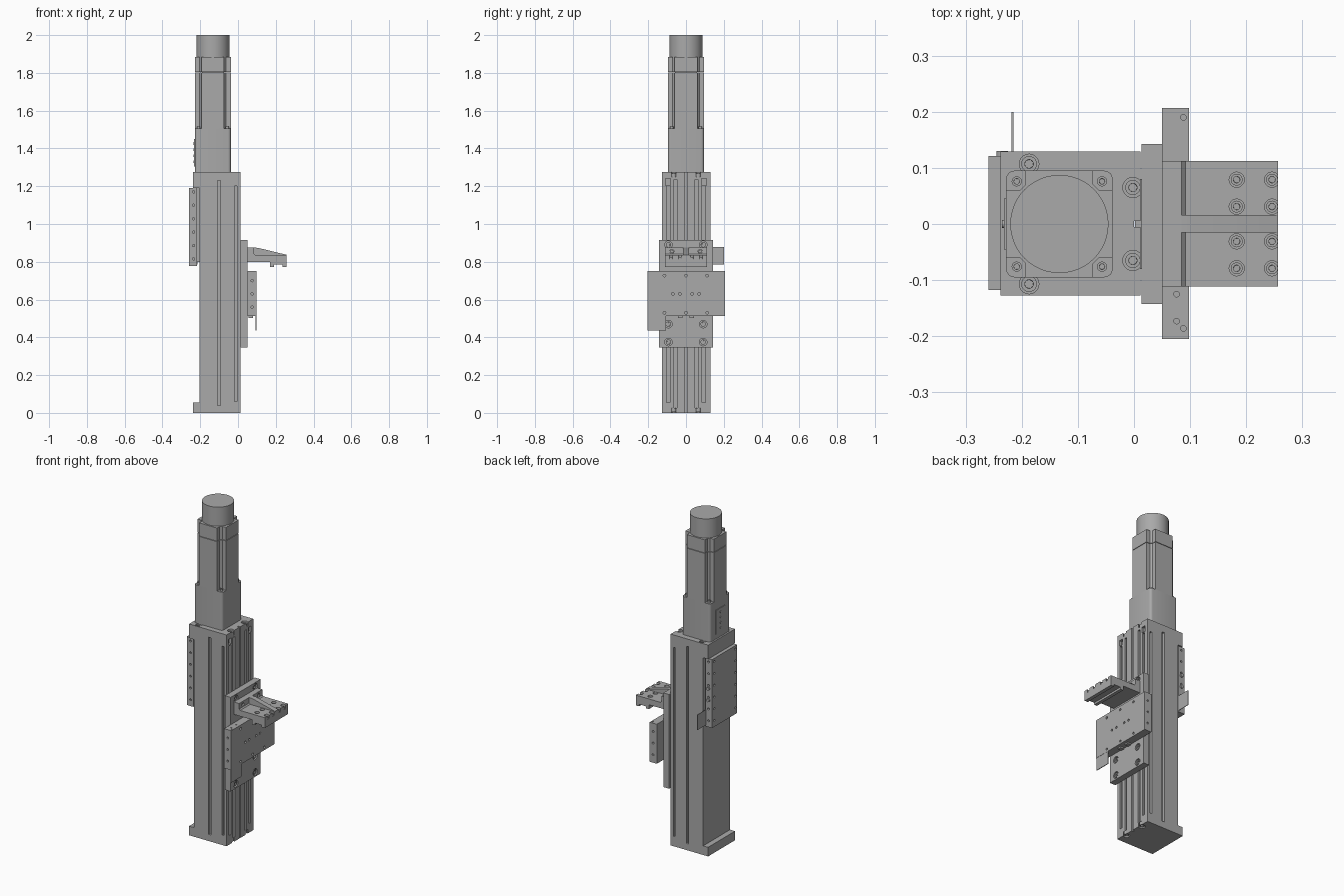
import bpy, bmesh, math
from mathutils import Vector, Matrix

start = bpy.data.objects.get("Cube")
if start:
    bpy.data.objects.remove(start, do_unlink=True)

GREY = (0.4, 0.4, 0.4, 1)
metal = bpy.data.materials.new("plain grey metal")
metal.use_nodes = True
metal.diffuse_color = GREY
metal.node_tree.nodes["Principled BSDF"].inputs["Base Color"].default_value = GREY

X, Y, Z = Vector((1, 0, 0)), Vector((0, 1, 0)), Vector((0, 0, 1))
parts = []


def finish(name, bm):
    bmesh.ops.recalc_face_normals(bm, faces=bm.faces)
    mesh = bpy.data.meshes.new(name)
    bm.to_mesh(mesh)
    bm.free()
    mesh.materials.append(metal)
    obj = bpy.data.objects.new(name, mesh)
    bpy.context.collection.objects.link(obj)
    parts.append(obj)
    return obj


def box(name, x, y, z):
    bm = bmesh.new()
    bmesh.ops.create_cube(bm, size=1)
    for v in bm.verts:
        v.co = [r[0] + (c + 0.5) * (r[1] - r[0]) for c, r in zip(v.co, (x, y, z))]
    return finish(name, bm)


def cyl(name, base, axis, r, h, socket=False):
    """Cylinder from base along axis; socket sinks a drive hole in its end."""
    bm = bmesh.new()
    segs = 48 if r > 0.05 else 20
    bmesh.ops.create_cone(bm, cap_ends=True, segments=segs, radius1=r, radius2=r, depth=h)
    if socket:
        bm.normal_update()
        top = [max(bm.faces, key=lambda f: f.calc_center_median().z)]
        bmesh.ops.inset_individual(bm, faces=top, thickness=r * 0.45)
        bmesh.ops.inset_individual(bm, faces=top, thickness=r * 0.02, depth=-h * 0.5)
    turn = Z.rotation_difference(axis).to_matrix().to_4x4()
    bm.transform(Matrix.Translation(Vector(base) + axis * h / 2) @ turn)
    return finish(name, bm)


def prism(name, pts, axis, a, b):
    """Outline in xy (axis Z) or xz (axis Y), extruded from a to b."""
    bm = bmesh.new()
    place = (lambda p: (p[0], p[1], a)) if axis == Z else (lambda p: (p[0], a, p[1]))
    face = bm.faces.new([bm.verts.new(place(p)) for p in pts])
    ext = bmesh.ops.extrude_face_region(bm, geom=[face])["geom"]
    bmesh.ops.translate(bm, vec=axis * (b - a), verts=[g for g in ext if isinstance(g, bmesh.types.BMVert)])
    return finish(name, bm)


def cut(target, cutters):
    for c in cutters:
        mod = target.modifiers.new("cut", "BOOLEAN")
        mod.operation, mod.solver, mod.object = "DIFFERENCE", "EXACT", c
        bpy.context.view_layer.objects.active = target
        bpy.ops.object.modifier_apply(modifier=mod.name)
        parts.remove(c)
        bpy.data.objects.remove(c, do_unlink=True)


def four_corners(corner, cx):
    """Repeat one corner's points around a square centred at cx."""
    out = []
    for k in range(4):
        m = Matrix.Rotation(k * math.pi / 2, 2)
        out += [m @ Vector(p) + Vector((cx, 0)) for p in corner]
    return out


# Linear rail body with stepped ends
body = prism("rail_body", [(-.238, 0), (.012, 0), (.012, 1.275), (-.238, 1.275), (-.238, 1.19),
                           (-.205, 1.19), (-.205, .055), (-.238, .055)], Y, -.127, .129)
slots = []
for s in (-1, 1):
    side = sorted((s * .114, s * .2))
    slots.append(box("side_slot", (-.108, -.092), side, (.04, 1.23)))
    slots.append(box("edge_slot", (-.018, -.006), side, (.06, 1.2)))
    for y, w, depth, z in ((.095, .009, .012, (.055, 1.2)), (.056, .008, .018, (.025, 1.235)),
                           (.095, .014, .016, (1.205, 1.24))):
        slots.append(box("face_slot", (.012 - depth, .1), (s * y - w, s * y + w), z))
    for z in (-.02, 1.25):
        slots.append(cyl("face_pocket", (-.002, s * .065, z), Z, .018, .045))
    slots.append(cyl("top_pocket", (-.187, s * .107, 1.255), Z, .0175, .1))
slots.append(box("centre_slot", (0, .1), (-.005, .005), (-.1, 1.4)))
cut(body, slots)
for s in (-1, 1):
    cyl("end_screw", (-.187, s * .107, 1.25), Z, .014, .022, True)
    cyl("end_screw", (-.002, s * .065, 1.245), Z, .0135, .022, True)
    cyl("base_screw", (-.002, s * .065, .025), -Z, .0135, .02, True)

# Motor stack
MX, H, N = -.133, .095, .035
soft = [(H - .015 + .015 * math.cos(a), H - .015 + .015 * math.sin(a))
        for a in [i * math.pi / 8 for i in range(5)]]
notch = [(H, H - N), (H - N * .7, H - N), (H - N, H - N * .7), (H - N, H)]
prism("motor_adapter", four_corners(soft, MX), Z, 1.275, 1.505)
prism("motor_housing", four_corners(notch, MX), Z, 1.505, 1.803)
prism("motor_cap", four_corners(notch, MX), Z, 1.806, 1.885)
box("cap_gasket", (MX - .058, MX + .058), (-.058, .058), (1.8, 1.81))
cyl("motor_encoder", (MX, 0, 1.885), Z, .0875, .115)
for sx in (-1, 1):
    for sy in (-1, 1):
        cyl("motor_screw", (MX + sx * .076, sy * .076, 1.505), Z, .009, .012, True)
panel = box("connector_panel", (-.232, -.225), (-.045, .045), (1.305, 1.45))
for k in range(4):
    cyl("connector_pin", (-.232, 0, 1.33 + k * .032), -X, .007, .003)

# Sensor box on the back of the rail
sensor = box("sensor_box", (-.259, -.216), (-.118, .121), (.777, 1.19))
box("sensor_mount", (-.218, -.204), (-.1, .1), (.8, 1.19))
holes = []
for k in range(6):
    z = .815 + k * .071
    for s in (-1, 1):
        holes.append(cyl("box_hole", (-.27, s * .1, z), X, .006, .02))
        holes.append(cyl("box_hole", (-.235, s * .14, z), -s * Y, .006, .03))
cut(sensor, holes)
for z in (.94, 1.01):
    cyl("sensor_plug", (-.235, .118, z), Y, .01, .012)
box("sensor_flag", (-.218, -.215), (.1, .2), (.785, .877))

# Sliding carriage
carriage = box("carriage_plate", (.013, .051), (-.143, .143), (.347, .915))
spots = [(y, z) for y in (-.093, .091) for z in (.375, .47, .89)]
cut(carriage, [cyl("bore", (.038, y, z), X, .02, .05) for y, z in spots])
for y, z in spots:
    cyl("carriage_screw", (.035, y, z), X, .014, .013, True)
box("carriage_slider", (.002, .014), (-.08, .08), (.36, .9))

# Shelf bracket
bracket = prism("shelf_bracket", [(.05, .8), (.257, .8), (.257, .835), (.092, .835),
                                  (.085, .842), (.085, .875), (.05, .875)], Y, -.111, .112)
shelf_spots = [(x, y) for x in (.183, .246) for y in (-.079, -.031, .031, .079)]
cut(bracket, [cyl("bore", (x, y, .815), Z, .0135, .05) for x, y in shelf_spots]
    + [cyl("bore", (.07, s * .075, .855), X, .011, .05) for s in (-1, 1)])
for x, y in shelf_spots:
    cyl("shelf_screw", (x, y, .812), Z, .0105, .012, True)
for s in (-1, 1):
    cyl("wall_screw", (.068, s * .075, .855), X, .009, .01, True)
prism("bracket_rib", [(.08, .83), (.257, .83), (.257, .837), (.105, .874), (.08, .875)], Y, -.015, .016)
prism("shelf_foot", [(.17, .8), (.17, .773), (.19, .773), (.19, .785), (.235, .785),
                     (.235, .773), (.257, .773), (.257, .8)], Y, -.111, .112)

# Wide tool plate
plate = box("tool_plate", (.05, .098), (-.205, .207), (.512, .75))
drill = [(y, z) for y in (-.114, 0, .112) for z in (.53, .727)]
drill += [(y, .63) for y in (-.07, -.033, .033, .07)]
holes = [cyl("drill", (.085, y, z), X, .007, .03) for y, z in drill]
holes += [cyl("drill", (x, y, .735), Z, .005, .03)
          for x, y in ((.088, .19), (.076, -.125), (.076, -.173), (.088, -.186))]
holes += [cyl("drill", (.075, s * .22, z), -s * Y, .006, .03) for s in (-1, 1) for z in (.56, .63, .7)]
cut(plate, holes)
box("plate_tab", (.093, .097), (-.203, -.106), (.435, .515))
for s in (-1, 1):
    box("plate_clip", (.055, .08), (s * .03 - .012, s * .03 + .012), (.503, .515))

# Smooth round walls, keep edges crisp
bpy.ops.object.select_all(action="DESELECT")
for obj in parts:
    obj.select_set(True)
bpy.context.view_layer.objects.active = body
bpy.ops.object.shade_smooth_by_angle(angle=math.radians(30))
